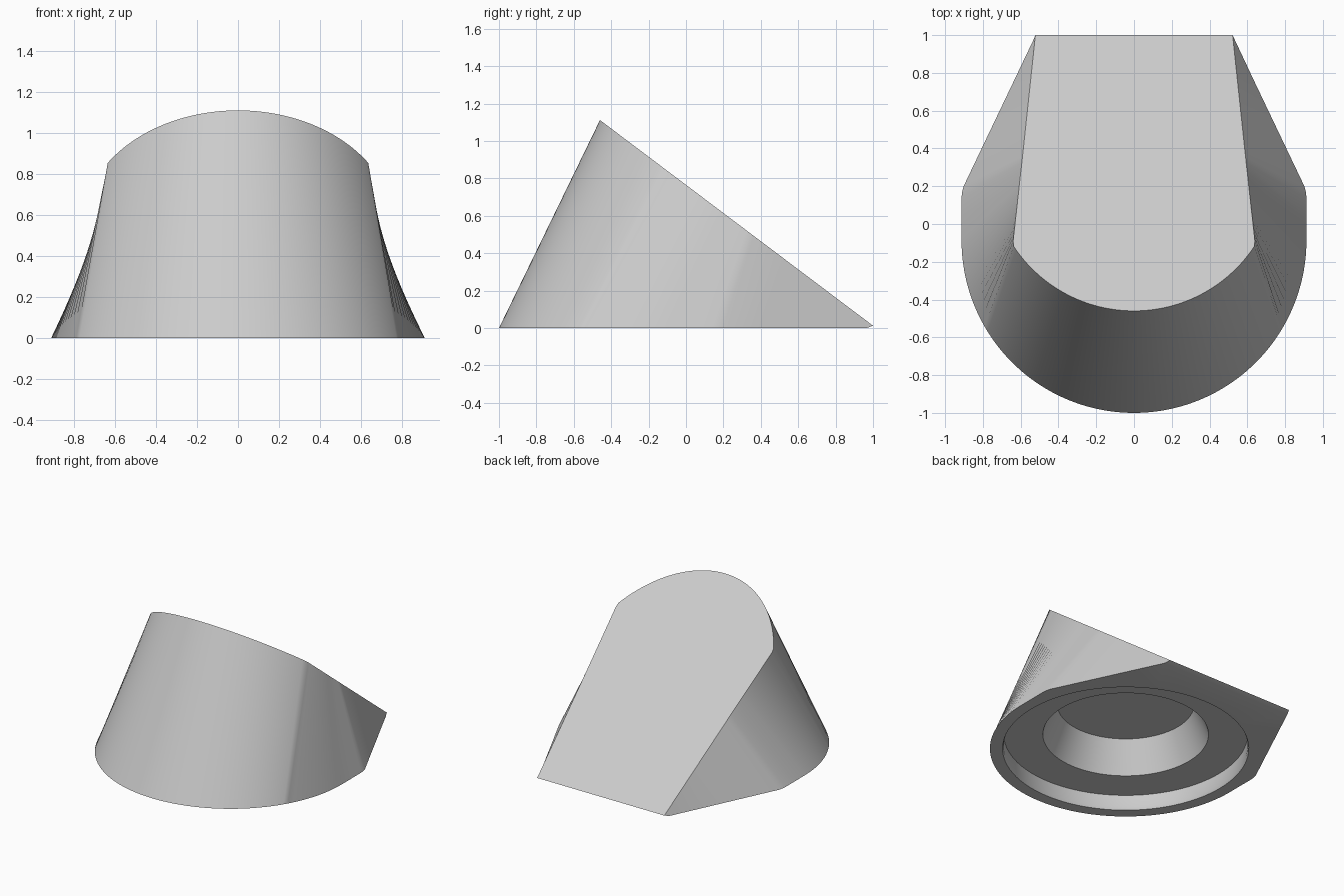
import bpy, bmesh, math

if "Cube" in bpy.data.objects:
    bpy.data.objects.remove(bpy.data.objects["Cube"])

CY, R = -0.087, 0.913          # centre and radius of the round front of the base


def plane_z(y):
    """Height of the sloping top face."""
    return 1.112 - 0.753 * (y + 0.46)


def lerp(a, b, t):
    return tuple(p + (q - p) * t for p, q in zip(a, b))


def arc_point(deg):
    a = math.radians(deg)
    return (R * math.cos(a), CY + R * math.sin(a))


# Matching points of the base and top outlines, right half, front to back
base, top = [], []

# rounded front
N = 32
for i in range(N + 1):
    t = i / N
    base.append(arc_point(-90 + 58 * t))
    x = 0.625 * t
    top.append((x, -0.46 + 0.765 - math.sqrt(0.765 ** 2 - x * x)))

# rounded top corner
base += [arc_point(-31), arc_point(-30)]
top += [(0.637, -0.118), (0.64, -0.09)]

# twisted flank: base arc runs into a short straight side
edge_a, edge_b, tail = (0.64, -0.09), (0.59, 0.36), (0.522, 1.0)
for i in range(1, 13):
    t = i / 12
    base.append(arc_point(-30 + 30 * t))
    top.append(lerp(edge_a, edge_b, 0.65 * t))
base += [(0.913, 0.04), (0.913, 0.14), (0.910, 0.17), (0.902, 0.20)]
top += [lerp(edge_a, edge_b, t) for t in (0.8, 0.92, 0.96, 1.0)]

# flat rear side
for i in range(1, 5):
    base.append(lerp((0.902, 0.20), (0.537, 0.965), i / 4))
    top.append(lerp(edge_b, tail, i / 4))


def full(half):
    """Mirror the right half into a closed outline."""
    return half + [(-x, y) for x, y in reversed(half[1:])]


bm = bmesh.new()


def ring(points):
    return [bm.verts.new(p) for p in points]


def bridge(a, b):
    n = len(a)
    for i in range(n):
        j = (i + 1) % n
        bm.faces.new((a[i], a[j], b[j], b[i]))


def circle(r, z, n=96):
    return ring([(r * math.cos(2 * math.pi * i / n),
                  CY + r * math.sin(2 * math.pi * i / n), z) for i in range(n)])


# outer walls and sloping top
base_ring = ring([(x, y, 0) for x, y in full(base)])
top_ring = ring([(x, y, plane_z(y)) for x, y in full(top)])
bridge(base_ring, top_ring)
bm.faces.new(top_ring)

# stepped round recess underneath
recess = [circle(r, z) for r, z in
          ((0.828, 0), (0.82, 0.02), (0.82, 0.11), (0.557, 0.11), (0.459, 0.34))]
for a, b in zip(recess, recess[1:]):
    bridge(a, b)
bm.faces.new(recess[-1])

# flat underside around the recess
rim = [e for e in bm.edges if len(e.link_faces) == 1]
bmesh.ops.triangle_fill(bm, use_beauty=True, edges=rim, normal=(0, 0, -1))
bmesh.ops.recalc_face_normals(bm, faces=bm.faces)

mesh = bpy.data.meshes.new("wedge_body")
bm.to_mesh(mesh)
bm.free()
body = bpy.data.objects.new("wedge_body", mesh)
bpy.context.collection.objects.link(body)

grey = bpy.data.materials.new("light_grey")
grey.diffuse_color = (0.6, 0.6, 0.6, 1)
grey.use_nodes = True
grey.node_tree.nodes["Principled BSDF"].inputs["Base Color"].default_value = grey.diffuse_color
mesh.materials.append(grey)

bpy.context.view_layer.objects.active = body
body.select_set(True)
bpy.ops.object.shade_smooth_by_angle(angle=math.radians(30))
